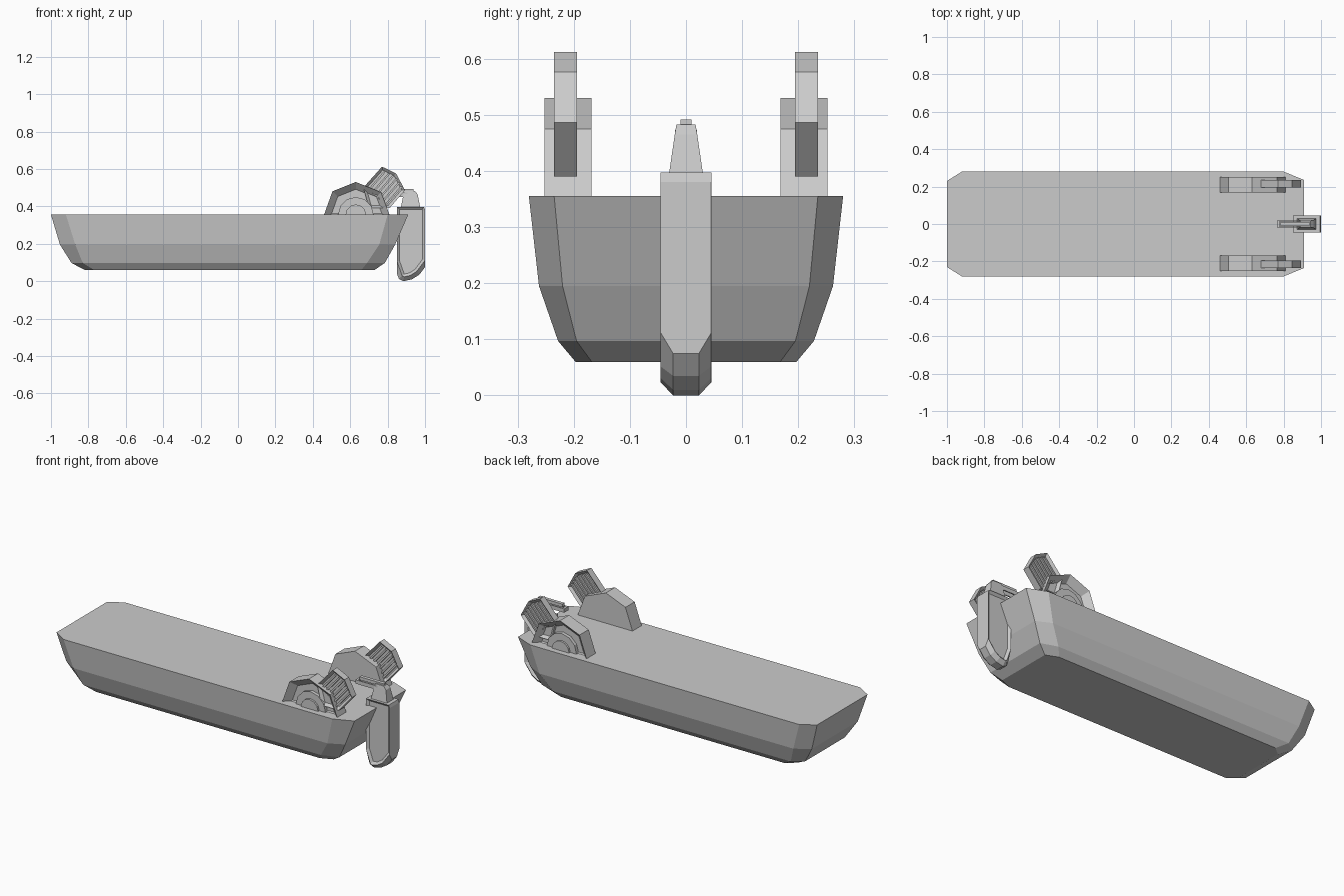
import bpy, bmesh, math
from mathutils import Matrix, Vector

if "Cube" in bpy.data.objects:
    bpy.data.objects.remove(bpy.data.objects["Cube"], do_unlink=True)

grey = bpy.data.materials.new("plain_grey")
grey.use_nodes = True
grey.diffuse_color = (0.6, 0.6, 0.6, 1)
grey.node_tree.nodes["Principled BSDF"].inputs["Base Color"].default_value = (0.6, 0.6, 0.6, 1)


def finish(name, bm):
    bmesh.ops.recalc_face_normals(bm, faces=bm.faces)
    mesh = bpy.data.meshes.new(name)
    bm.to_mesh(mesh)
    bm.free()
    mesh.materials.append(grey)
    obj = bpy.data.objects.new(name, mesh)
    bpy.context.scene.collection.objects.link(obj)
    return obj


def loft(name, rings):
    """Skin a stack of equal-length rings and cap both ends."""
    bm = bmesh.new()
    loops = [[bm.verts.new(p) for p in ring] for ring in rings]
    for a, b in zip(loops, loops[1:]):
        for i in range(len(a)):
            j = (i + 1) % len(a)
            bm.faces.new((a[i], a[j], b[j], b[i]))
    bm.faces.new(loops[0])
    bm.faces.new(loops[-1])
    return finish(name, bm)


def prism(name, outline, y0, y1, recess_sides=(), rim=0.02, depth=0.012, chamfer_below=None):
    """Extrude an x-z outline along y, with optional sunken side panels."""
    bm = bmesh.new()
    a = [bm.verts.new((x, y0, z)) for x, z in outline]
    b = [bm.verts.new((x, y1, z)) for x, z in outline]
    bm.faces.new(a)
    bm.faces.new(b)
    for i in range(len(a)):
        j = (i + 1) % len(a)
        bm.faces.new((a[i], a[j], b[j], b[i]))
    bmesh.ops.recalc_face_normals(bm, faces=bm.faces)
    if chamfer_below is not None:
        edges = [e for e in bm.edges if abs(e.verts[0].co.y - e.verts[1].co.y) < 1e-5
                 and max(v.co.z for v in e.verts) < chamfer_below]
        bmesh.ops.bevel(bm, geom=edges, offset=0.022, segments=1, affect='EDGES')
    bm.normal_update()
    for side in recess_sides:
        face = max((f for f in bm.faces if f.normal.y * side > 0.9), key=lambda f: f.calc_area())
        bmesh.ops.inset_region(bm, faces=[face], thickness=rim, use_even_offset=True)
        for v in face.verts:
            v.co.y -= side * depth
    return finish(name, bm)


def box(name, center, size, tilt=0):
    bm = bmesh.new()
    bmesh.ops.create_cube(bm, size=1, matrix=Matrix.Translation(center)
                          @ Matrix.Rotation(-tilt, 4, 'Y') @ Matrix.Diagonal((*size, 1)))
    return finish(name, bm)


def half_disc(x, z, r, drop):
    arc = [(x + r * math.cos(math.pi * i / 6), z + r * math.sin(math.pi * i / 6)) for i in range(7)]
    return [(x + r, z - drop)] + arc + [(x - r, z - drop)]


# Hull: level, stern end, stern corner, bow end, bow corner, half width, stern and bow end half widths
levels = [
    (0.355, 0.91, 0.80, -1.0, -0.92, 0.28, 0.235, 0.23),
    (0.195, 0.84, 0.755, -0.952, -0.87, 0.262, 0.22, 0.21),
    (0.097, 0.785, 0.69, -0.89, -0.83, 0.228, 0.195, 0.18),
    (0.06, 0.73, 0.66, -0.82, -0.77, 0.197, 0.168, 0.155),
]
rings = []
for z, s, sc, b, bc, w, ws, wb in levels:
    half = [(s, ws), (sc, w), (bc, w), (b, wb)]
    rings.append([(x, y, z) for x, y in half] + [(x, -y, z) for x, y in reversed(half)])
loft("hull", rings)

# Winch housings with ribbed grilles, one on each side of the deck
housing = [(0.46, 0.355), (0.505, 0.48), (0.63, 0.53), (0.765, 0.475), (0.81, 0.355),
           (0.81, 0.325), (0.46, 0.325)]
grille = [(0.67, 0.50), (0.77, 0.612), (0.845, 0.576), (0.893, 0.486), (0.81, 0.39), (0.70, 0.39)]
angle = math.atan2(0.095, 0.083)
along = Vector((math.cos(angle), 0, math.sin(angle)))
across = Vector((math.sin(angle), 0, -math.cos(angle)))
for side, label in ((1, "back"), (-1, "front")):
    prism(label + "_winch_housing", housing, side * 0.168, side * 0.252, (side,), 0.036, 0.035)
    prism(label + "_winch_hub", half_disc(0.63, 0.355, 0.095, 0.02), side * 0.2, side * 0.236)
    prism(label + "_winch_axle", half_disc(0.63, 0.355, 0.055, 0.02), side * 0.2, side * 0.247)
    prism(label + "_grille_frame", grille, side * 0.194, side * 0.235, (1, -1), 0.015, 0.014)
    for i in range(6):
        n = (i - 2.5) * 0.024
        end, start = 0.078 - 0.3 * abs(n), -0.07
        mid = Vector((0.79, side * 0.2145, 0.50)) + across * n + along * (end + start) / 2
        box(f"{label}_grille_bar_{i + 1}", mid, (end - start, 0.034, 0.010), angle)

# Outboard motor at the stern
leg = [(0.85, 0.397), (0.995, 0.397), (1.0, 0.38), (1.0, 0.075), (0.97, 0.035), (0.93, 0.01),
       (0.885, 0.0), (0.86, 0.012), (0.85, 0.04)]
prism("motor_leg", leg, -0.045, 0.045, (1, -1), 0.014, 0.012, 0.09)
loft("motor_head", [
    [(x0, -w, z), (x1, -w, z), (x1, w, z), (x0, w, z)]
    for z, x0, x1, w in ((0.39, 0.87, 0.975, 0.031), (0.465, 0.885, 0.96, 0.02), (0.483, 0.89, 0.945, 0.017))])

# Tiller handle: a narrow loop with a raised spine
for side, label in ((1, "back"), (-1, "front")):
    box(label + "_tiller_rail", (0.835, side * 0.0165, 0.462), (0.14, 0.007, 0.022))
box("tiller_grip", (0.772, 0, 0.462), (0.014, 0.04, 0.022))
box("tiller_spine", (0.862, 0, 0.483), (0.155, 0.02, 0.018))
